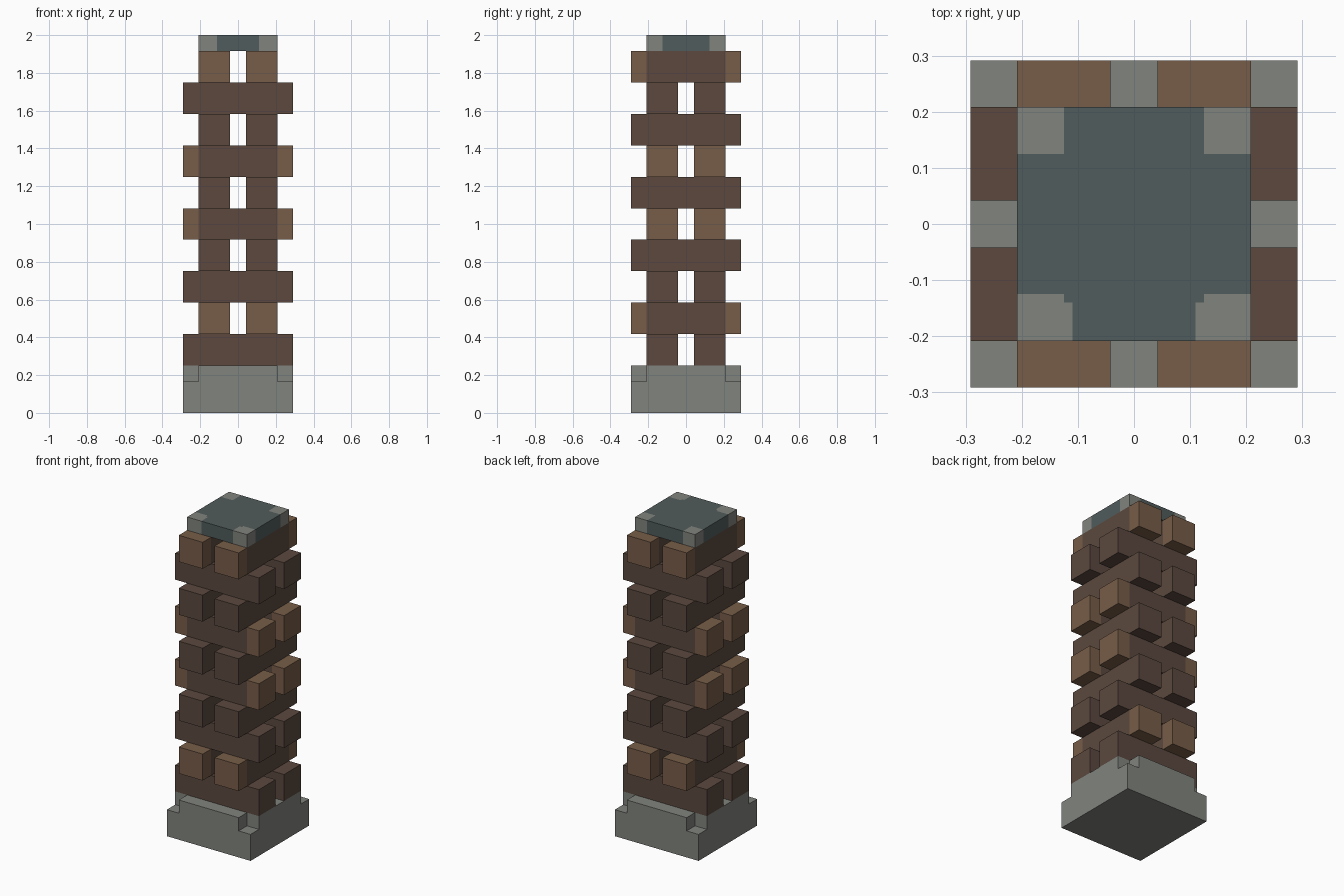
import bpy
import bmesh
from mathutils import Matrix, Vector

default = bpy.data.objects.get("Cube")
if default:
    bpy.data.objects.remove(default, do_unlink=True)

U = 1 / 12           # building module
HALF = 3.5 * U       # half width of base and beams
INNER = 2.5 * U      # half width of cap and beam cores


def material(name, rgb):
    m = bpy.data.materials.new(name)
    m.use_nodes = True
    m.diffuse_color = (*rgb, 1)
    m.node_tree.nodes["Principled BSDF"].inputs["Base Color"].default_value = (*rgb, 1)
    return m


STONE = material("grey stone", (0.22, 0.23, 0.21))
BARK = material("dark wood", (0.106, 0.066, 0.049))
CUT_WOOD = material("light wood", (0.185, 0.11, 0.065))
SLATE = material("blue grey slate", (0.082, 0.106, 0.106))


def box(center, size):
    bm = bmesh.new()
    bmesh.ops.create_cube(bm, size=1, matrix=Matrix.Translation(center) @ Matrix.Diagonal((*size, 1)))
    return bm


def cut(bm, axis, positions):
    normal = Vector((0, 0, 0))
    normal[axis] = 1
    for p in positions:
        bmesh.ops.bisect_plane(bm, geom=bm.verts[:] + bm.edges[:] + bm.faces[:],
                               plane_co=normal * p, plane_no=normal)


def finish(bm, name, mats, rule=None):
    bm.normal_update()
    if rule:
        for f in bm.faces:
            f.material_index = int(rule(f.calc_center_median()))
    mesh = bpy.data.meshes.new(name)
    bm.to_mesh(mesh)
    bm.free()
    for m in mats:
        mesh.materials.append(m)
    obj = bpy.data.objects.new(name, mesh)
    bpy.context.collection.objects.link(obj)
    return obj


# Stone base with a lower step at each corner
bm = box((0, 0, U), (2 * HALF, 2 * HALF, 2 * U))
cut(bm, 0, (-INNER, INNER))
cut(bm, 1, (-INNER, INNER))
bm.normal_update()
raised = []
for f in bm.faces:
    c = f.calc_center_median()
    if f.normal.z > 0.9 and min(abs(c.x), abs(c.y)) < INNER:
        raised.append(f)
new = bmesh.ops.extrude_face_region(bm, geom=raised)["geom"]
bmesh.ops.translate(bm, vec=(0, 0, U), verts=[v for v in new if isinstance(v, bmesh.types.BMVert)])
finish(bm, "stone_base", [STONE])

# Ten crossed layers of paired beams, some with light ends
LIGHT_LAYERS = {1, 4, 6, 9}
for layer in range(10):
    axis = layer % 2
    for side in (-1, 1):
        center = Vector((0, 0, 4 * U + layer * 2 * U))
        center[1 - axis] = side * 1.5 * U
        size = [2 * U] * 3
        size[axis] = 2 * HALF
        bm = box(center, size)
        rule = None
        if layer in LIGHT_LAYERS:
            cut(bm, axis, (-INNER, INNER))
            rule = lambda c: abs(c[axis]) > INNER
        finish(bm, f"beam_layer_{layer + 1}_{'a' if side < 0 else 'b'}", [BARK, CUT_WOOD], rule)

# Slate cap with stone corners
CORNER, FRONT_X, FRONT_Y = 0.125, 0.11, -0.14
bm = box((0, 0, 23.5 * U), (2 * INNER, 2 * INNER, U))
cut(bm, 0, (-CORNER, -FRONT_X, FRONT_X, CORNER))
cut(bm, 1, (FRONT_Y, -CORNER, CORNER))


def is_corner(c):
    square = abs(c.x) > CORNER and abs(c.y) > CORNER
    return square or (c.y < FRONT_Y and abs(c.x) > FRONT_X)


finish(bm, "cap", [SLATE, STONE], is_corner)
